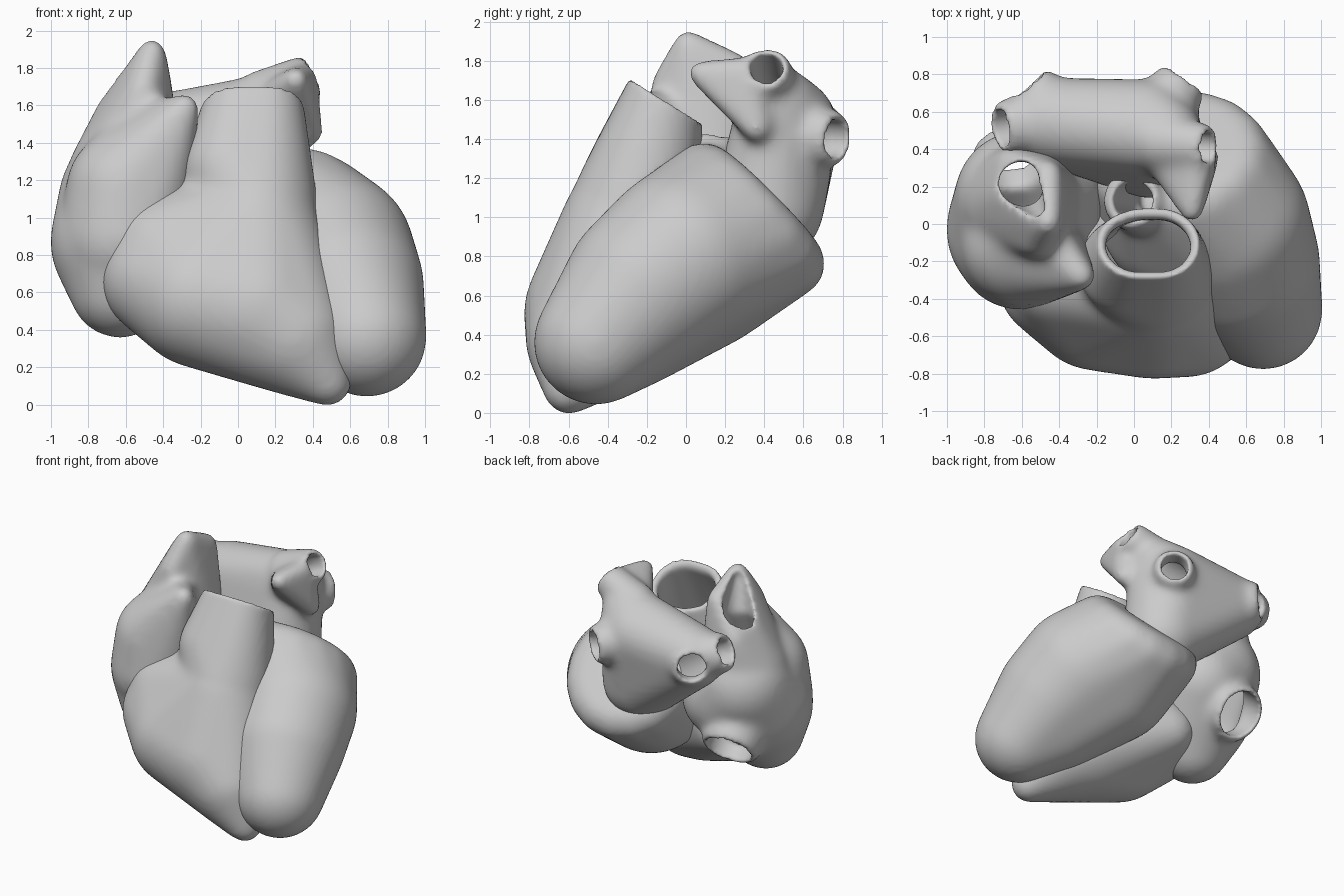
import bpy
import bmesh
from math import cos, sin, tau
from mathutils import Vector

default_cube = bpy.data.objects.get("Cube")
if default_cube:
    bpy.data.objects.remove(default_cube, do_unlink=True)

# One plain clay colour
clay = bpy.data.materials.new("light grey clay")
clay.use_nodes = True
clay.diffuse_color = (0.6, 0.6, 0.6, 1)
clay.node_tree.nodes["Principled BSDF"].inputs["Base Color"].default_value = clay.diffuse_color

# Unit ball used to draw every rounded form
ball_mesh = bmesh.new()
bmesh.ops.create_icosphere(ball_mesh, subdivisions=4, radius=1)
BALL = [v.co.copy() for v in ball_mesh.verts]
ball_mesh.free()


def blob(*balls):
    """Points of a form stretched over balls given as (x, y, z, radius)."""
    return [Vector((x, y, z)) + p * r for x, y, z, r in balls for p in BALL]


def circle(centre, direction, radius, count):
    """Points round a circle facing the direction."""
    turn = Vector(direction).to_track_quat("Z", "Y")
    angles = [tau * i / count for i in range(count)]
    return [Vector(centre) + turn @ Vector((radius * cos(a), radius * sin(a), 0)) for a in angles]


def tube(start, end, r_start, r_end):
    """Points of a straight tapered tube."""
    along = Vector(end) - Vector(start)
    return circle(start, along, r_start, 40) + circle(end, along, r_end, 40)


def shrink(balls, wall):
    """The same balls, thinner by the wall."""
    return [(x, y, z, r - wall) for x, y, z, r in balls]


def make_object(name, forms):
    """Join the skins of several point sets into one object."""
    bm = bmesh.new()
    for points in forms:
        verts = [bm.verts.new(p) for p in points]
        result = bmesh.ops.convex_hull(bm, input=verts)
        inner = [g for g in result["geom_interior"] if isinstance(g, bmesh.types.BMVert)]
        bmesh.ops.delete(bm, geom=inner, context="VERTS")
    bmesh.ops.recalc_face_normals(bm, faces=bm.faces[:])
    mesh = bpy.data.meshes.new(name)
    bm.to_mesh(mesh)
    bm.free()
    obj = bpy.data.objects.new(name, mesh)
    bpy.context.scene.collection.objects.link(obj)
    return obj


def fuse(obj, voxel, rounds):
    """Melt overlapping forms into one soft skin."""
    remesh = obj.modifiers.new("fuse", "REMESH")
    remesh.mode = "VOXEL"
    remesh.voxel_size = voxel
    soften = obj.modifiers.new("soften", "SMOOTH")
    soften.factor = 0.5
    soften.iterations = rounds


def bake(obj):
    """Apply the modifiers."""
    bpy.context.view_layer.update()
    graph = bpy.context.evaluated_depsgraph_get()
    mesh = bpy.data.meshes.new_from_object(obj.evaluated_get(graph))
    obj.modifiers.clear()
    obj.data = mesh


def chamber(name, forms, cuts):
    """A hollow chamber: fused forms minus fused cuts, with soft rims."""
    obj = make_object(name, forms)
    fuse(obj, 0.024, 18)
    bake(obj)
    cutter = make_object(name + "_cutter", cuts)
    cutter.hide_render = True
    fuse(cutter, 0.024, 3)
    bake(cutter)
    cut = obj.modifiers.new("hollow", "BOOLEAN")
    cut.operation = "DIFFERENCE"
    cut.solver = "EXACT"
    cut.object = cutter
    fuse(obj, 0.018, 5)
    bake(obj)
    bpy.data.objects.remove(cutter, do_unlink=True)
    obj.data.materials.clear()
    obj.data.materials.append(clay)
    obj.data.shade_smooth()


# Left ventricle: a leaning egg with a flat, round-edged base and a short outlet
egg = [(0.69, -0.46, 0.36, 0.32), (0.57, -0.2, 0.64, 0.425), (0.5, -0.28, 0.5, 0.37),
       (0.49, 0, 0.8, 0.455), (0.26, 0.06, 0.77, 0.45)]
egg += [(*p, 0.16) for p in circle((0.25, 0.32, 0.99), (-0.08, 0.7, 0.7), 0.33, 16)]
left_ventricle_cavity = [(0.65, -0.4, 0.42, 0.16), (0.42, 0, 0.8, 0.3)]
chamber(
    "left_ventricle",
    [blob(*egg), tube((0.1, 0.1, 0.95), (-0.02, 0.13, 1.4), 0.2, 0.16)],
    [blob(*left_ventricle_cavity),
     tube((0.25, 0.15, 0.8), (0.12, 0.52, 1.25), 0.22, 0.22),
     tube((0.1, 0.1, 0.9), (-0.03, 0.13, 1.5), 0.1, 0.11)])

# Right ventricle: a crescent wrapped round the egg, rising to an open spout
belly = [(-0.42, -0.31, 0.67, 0.31), (-0.39, -0.27, 0.82, 0.3),
         (-0.2, -0.41, 0.57, 0.375), (0.1, -0.43, 0.51, 0.4), (0.29, -0.5, 0.37, 0.32),
         (0.48, -0.6, 0.12, 0.13), (0.1, -0.3, 0.95, 0.34), (-0.32, 0, 0.6, 0.19)]
spout = [(0.1, -0.26, 1.05, 0.33), (-0.03, -0.23, 1.25, 0.27),
         (0.02, -0.11, 1.62, 0.2), (0.15, -0.11, 1.62, 0.2)]
chamber(
    "right_ventricle",
    [blob(*belly), blob(*spout)],
    [blob(*shrink(belly, 0.07)), blob(*shrink(spout, 0.06)), blob(*shrink(egg, 0.035)),
     tube((0.09, -0.11, 1.6), (0.09, 0.15, 2.02), 0.5, 0.5)])

# Right atrium: a tall sac with a forward flap, a slanted open top and a rear port
sac = [(-0.6, -0.03, 0.87, 0.405), (-0.63, -0.1, 0.63, 0.275),
       (-0.6, 0.14, 1.1, 0.36), (-0.48, 0.18, 0.98, 0.32)]
neck = [(-0.6, 0.12, 1.2, 0.32), (-0.46, 0.01, 1.885, 0.075), (-0.46, 0.26, 1.76, 0.08),
        (-0.43, 0.14, 1.74, 0.07), (-0.67, 0.16, 1.58, 0.085), (-0.65, 0.32, 1.52, 0.09),
        (-0.51, -0.09, 1.68, 0.09)]
flap = [(-0.28, -0.28, 1.59, 0.075), (-0.42, -0.19, 1.42, 0.13), (-0.6, -0.12, 1.15, 0.32),
        (-0.61, -0.11, 0.9, 0.35), (-0.52, -0.03, 1.47, 0.15)]
chamber(
    "right_atrium",
    [blob(*sac), blob(*neck), blob(*flap),
     tube((-0.6, 0.08, 0.95), (-0.66, 0.41, 0.67), 0.27, 0.21)],
    [blob(*shrink(sac, 0.08)),
     blob((-0.6, 0.14, 1.15, 0.22), (-0.6, 0.22, 1.62, 0.115)),
     blob((-0.6, 0.22, 1.62, 0.115), (-0.62, 0.22, 1.77, 0.12), (-0.52, 0.08, 1.89, 0.05)),
     tube((-0.59, 0.05, 0.98), (-0.7, 0.64, 0.48), 0.17, 0.17)])

# Left atrium: a wide body leaning on its stalk, a forward ear and four open veins
body = [(-0.45, 0.55, 1.42, 0.235), (0.06, 0.51, 1.46, 0.265),
        (0.16, 0.47, 1.56, 0.21), (0.09, 0.42, 1.05, 0.285)]
ear = [(0.31, 0.06, 1.74, 0.06), (0.34, 0.3, 1.74, 0.085),
       (0.39, 0.36, 1.45, 0.07), (0.18, 0.42, 1.57, 0.16)]
veins = [((0.12, 0.44, 1.62), (0.41, 0.41, 1.77), 0.12),
         ((0.1, 0.53, 1.42), (0.27, 0.78, 1.4), 0.14),
         ((-0.38, 0.53, 1.42), (-0.57, 0.74, 1.43), 0.145),
         ((-0.45, 0.56, 1.4), (-0.72, 0.51, 1.52), 0.14)]
ports = []
for start, end, r in veins:
    beyond = Vector(end) + (Vector(end) - Vector(start)) * 0.3
    ports.append(tube(start, beyond, r * 0.65, r * 0.74))
chamber(
    "left_atrium",
    [blob(*body), blob(*ear)] + [tube(start, end, r * 1.4, r) for start, end, r in veins],
    [blob(*shrink(body, 0.08))] + ports)
